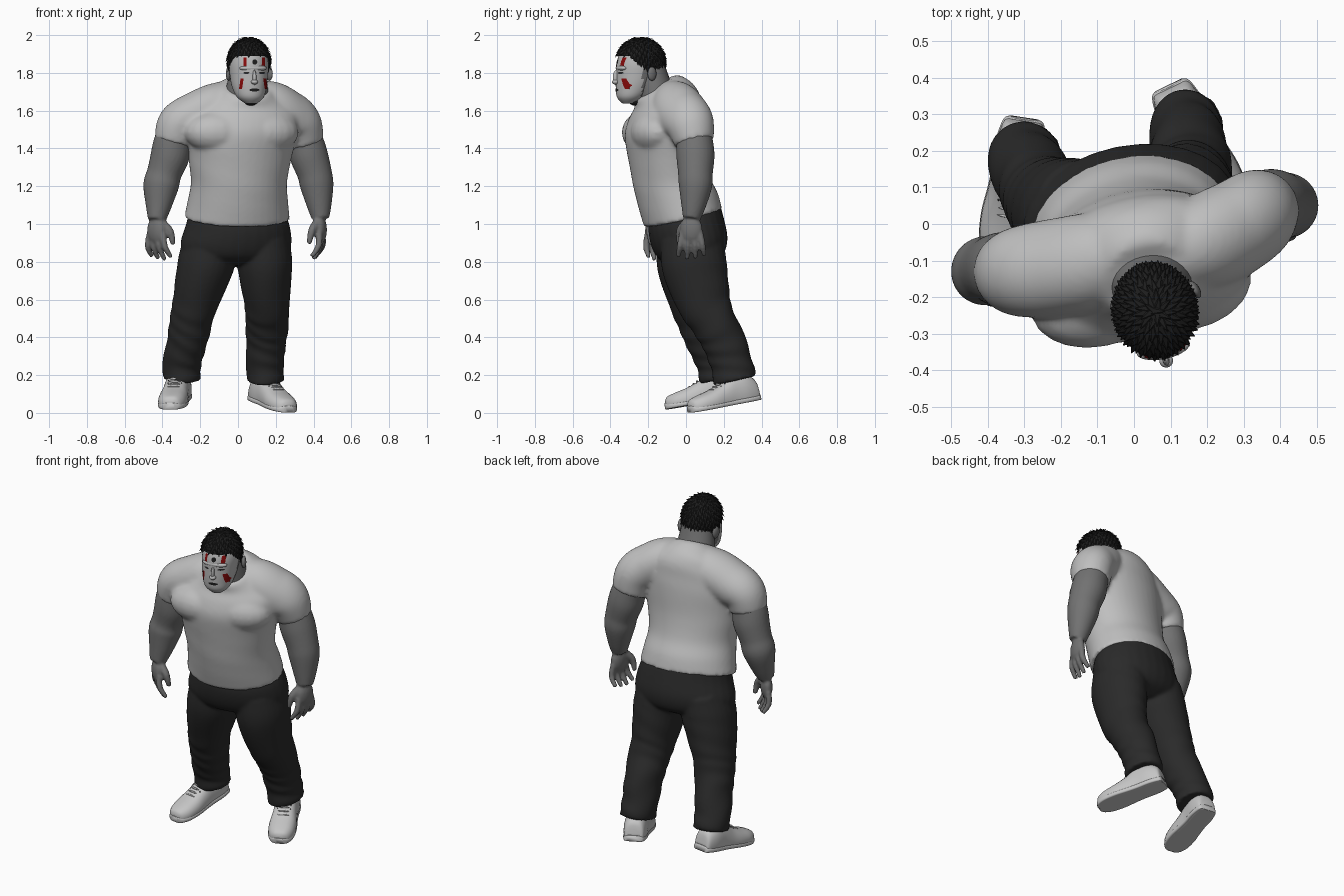
import bpy, bmesh, math, random
from math import sin, cos, pi
from mathutils import Vector, Matrix, Euler
from mathutils.bvhtree import BVHTree

random.seed(4)
if "Cube" in bpy.data.objects:
    bpy.data.objects.remove(bpy.data.objects["Cube"])


def material(name, r, g, b):
    m = bpy.data.materials.new(name)
    m.use_nodes = True
    m.diffuse_color = (r, g, b, 1)
    node = m.node_tree.nodes["Principled BSDF"]
    node.inputs["Base Color"].default_value = (r, g, b, 1)
    node.inputs["Roughness"].default_value = 0.8
    return m


SHIRT = material("light grey cotton", .52, .52, .52)
SKIN = material("grey skin", .17, .17, .17)
FACE = material("pale face", .48, .48, .48)
PANTS = material("charcoal denim", .023, .023, .023)
HAIR = material("black hair", .012, .012, .012)
RED = material("red paint", .24, .003, .003)
SHOE = material("off white leather", .56, .56, .56)


def finish(name, bm, *mats, voxel=0, smooth=0, flat=False):
    """Turn a bmesh into an object, optionally fused into one skin."""
    bmesh.ops.recalc_face_normals(bm, faces=bm.faces)
    for f in bm.faces:
        f.smooth = not flat
    mesh = bpy.data.meshes.new(name)
    bm.to_mesh(mesh)
    bm.free()
    for m in mats:
        mesh.materials.append(m)
    obj = bpy.data.objects.new(name, mesh)
    bpy.context.collection.objects.link(obj)
    if voxel:
        fuse = obj.modifiers.new("fuse", "REMESH")
        fuse.mode, fuse.voxel_size, fuse.use_smooth_shade = "VOXEL", voxel, True
        soft = obj.modifiers.new("soften", "SMOOTH")
        soft.factor, soft.iterations = .5, smooth


def spline(rows, steps):
    """Smooth curve through rows of numbers."""
    out, last = [], len(rows) - 1
    for i in range(last):
        quad = list(zip(rows[max(i - 1, 0)], rows[i], rows[i + 1], rows[min(i + 2, last)]))
        for k in range(steps):
            t = k / steps
            out.append([b + .5 * t * (c - a + t * (2*a - 5*b + 4*c - d + t * (3*(b - c) + d - a)))
                        for a, b, c, d in quad])
    return out + [list(rows[-1])]


def skin_rings(bm, rings):
    """Bridge rings of points and cap both ends."""
    rows = [[bm.verts.new(p) for p in ring] for ring in rings]
    n = len(rows[0])
    for a, b in zip(rows, rows[1:]):
        for i in range(n):
            bm.faces.new((a[i], a[(i + 1) % n], b[(i + 1) % n], b[i]))
    bm.faces.new(rows[0])
    bm.faces.new(rows[-1])


def loft(bm, rows, yaw=0, fold=0, sides=28, steps=5):
    """Rows are x, y, z, half width, half depth and an optional ring slope."""
    rows = spline([r if len(r) > 4 else (*r, r[3]) for r in rows], steps)
    pts = [Vector(r[:3]) for r in rows]
    rings = []
    for j, r in enumerate(rows):
        u = Vector((cos(yaw), sin(yaw), 0))
        if len(r) > 5:
            v = Vector((-sin(yaw), cos(yaw), r[5]))
        else:
            d = (pts[min(j + 1, len(pts) - 1)] - pts[max(j - 1, 0)]).normalized()
            u = (u - d * u.dot(d)).normalized()
            v = d.cross(u)
        ring = []
        for i in range(sides):
            a = 2 * pi * i / sides
            s = 1 + fold * sin(j * .8 + 3 * sin(a + j * .15)) * j / len(rows)
            ring.append(pts[j] + u * (r[3] * s * cos(a)) + v * (r[4] * s * sin(a)))
        rings.append(ring)
    skin_rings(bm, rings)


def ball(bm, centre, scale, yaw=0, segs=20):
    mat = Matrix.LocRotScale(Vector(centre), Euler((0, 0, yaw)), Vector(scale))
    bmesh.ops.create_uvsphere(bm, u_segments=segs, v_segments=segs // 2, radius=1, matrix=mat)


# Shirt: torso, chest muscles, sloping shoulders and short sleeves
TURN = .2
bm = bmesh.new()
loft(bm, [(-.005, -.015, 1.03, .283, .203, .24), (0, -.04, 1.12, .268, .207, .2),
          (.005, -.075, 1.22, .257, .2, .15), (.01, -.1, 1.35, .275, .2, .1),
          (.02, -.115, 1.48, .3, .205, .1), (.03, -.11, 1.58, .3, .19, .15),
          (.037, -.105, 1.66, .235, .165, .3), (.042, -.135, 1.705, .165, .135, .5),
          (.045, -.16, 1.725, .125, .11, .6)], TURN, .008, 40)
for x, y in ((-.1, -.215), (.14, -.17)):
    ball(bm, (x, y, 1.485), (.185, .123, .115), TURN)
loft(bm, [(.03, -.11, 1.68, .085), (-.09, -.1, 1.635, .12, .13), (-.22, -.12, 1.575, .125, .135),
          (-.31, -.13, 1.525, .118, .125), (-.338, -.13, 1.43, .105)], steps=8)
loft(bm, [(.05, -.1, 1.68, .085), (.17, -.06, 1.635, .12, .13), (.26, -.02, 1.58, .125, .14),
          (.325, .02, 1.53, .118, .13), (.35, .045, 1.43, .105)], steps=8)
finish("shirt", bm, SHIRT, voxel=.011, smooth=10)


# Bare arms and hands
def hand(bm, wrist, yaw, curl):
    wrist, across, curl = Vector(wrist), Vector((cos(yaw), sin(yaw), 0)), Vector(curl)

    def at(side, down, bend):
        return tuple(wrist + across * side + curl * bend - Vector((0, 0, down)))
    ball(bm, at(0, .065, 0), (.06, .033, .075), yaw)
    for i in range(4):
        off = (i - 1.5) * .031
        reach = .225 - .014 * abs(i - 1.3)
        loft(bm, [(*at(off, .08, 0), .018), (*at(off * 1.3, .15, .0), .017),
                  (*at(off * 1.5, reach, .035), .012)], sides=10)
    loft(bm, [(*at(-.02, .02, .01), .024), (*at(-.06, .07, .035), .021),
              (*at(-.065, .14, .05), .013)], sides=10)


bm = bmesh.new()
loft(bm, [(-.3, -.13, 1.55, .09), (-.343, -.13, 1.44, .1), (-.36, -.125, 1.36, .103),
          (-.39, -.125, 1.27, .092), (-.408, -.13, 1.2, .094), (-.42, -.15, 1.1, .07),
          (-.43, -.17, 1.02, .047)])
hand(bm, (-.432, -.17, 1.03), 2.4, (.8, .6, 0))
finish("right_arm", bm, SKIN, voxel=.008, smooth=3)
bm = bmesh.new()
loft(bm, [(.31, .03, 1.55, .09), (.353, .045, 1.44, .097), (.376, .05, 1.36, .101),
          (.405, .05, 1.27, .092), (.418, .05, 1.2, .088), (.43, .04, 1.1, .066),
          (.437, .03, 1.03, .047)])
hand(bm, (.437, .028, 1.035), 1.4, (-1, 0, 0))
finish("left_arm", bm, SKIN, voxel=.008, smooth=3)

# Trousers: hips and two wrinkled legs
bm = bmesh.new()
loft(bm, [(-.01, -.01, 1.09, .25, .18, .2), (0, .0, 1, .276, .195, .2),
          (-.01, .02, .9, .297, .195, .15), (-.015, .03, .83, .27, .165, .1),
          (-.015, .04, .79, .16, .09, .1)], TURN)
loft(bm, [(.13, .03, .92, .14, .165), (.142, .045, .78, .146, .172), (.152, .09, .6, .122, .147),
          (.155, .135, .5, .116, .124), (.15, .19, .4, .109, .116), (.144, .235, .28, .1, .112),
          (.144, .262, .17, .099, .114)], fold=.04, steps=8)
loft(bm, [(-.14, .01, .92, .14, .165), (-.172, .015, .78, .15, .167), (-.222, .045, .6, .123, .14),
          (-.246, .07, .5, .114, .122), (-.265, .105, .4, .108, .114), (-.293, .155, .28, .102, .107),
          (-.3, .18, .18, .101, .107)], fold=.04, steps=8)
finish("trousers", bm, PANTS, voxel=.01, smooth=4)


# Shoes with soles, laces and eyelets
LAST = [(.2, .04, .07), (.188, .056, .115), (.13, .067, .155), (.06, .066, .155), (0, .07, .122),
        (-.07, .077, .096), (-.14, .072, .08), (-.185, .051, .066), (-.2, .025, .045)]


def shoe(side, centre, yaw):
    place = Matrix.LocRotScale(Vector(centre), Euler((.17, 0, yaw)), None)

    def shell(grow, power, top=None):
        bm, rings = bmesh.new(), []
        for y, w, h in spline(LAST, 4):
            ring, h = [], top or h
            for i in range(24):
                c, s = cos(2 * pi * i / 24), sin(2 * pi * i / 24)
                x = math.copysign(abs(c) ** power, c) * w * grow
                ring.append(place @ Vector((x, y * grow, max(0, h * (.35 + .65 * s)))))
            rings.append(ring)
        skin_rings(bm, rings)
        return bm
    finish(side + "_shoe", shell(1, .7), SHOE)
    finish(side + "_sole", shell(1.02, .4, .035), SHOE)
    laces, eyelets = bmesh.new(), bmesh.new()
    for i in range(5):
        y = .03 - .022 * i
        z = .141 - .011 * i
        ball(laces, (0, y, z), (.034, .005, .006), segs=8)
        for x in (-.036, .036):
            ball(eyelets, (x, y, z - .012), (.004, .004, .006), segs=8)
    for bm, part, mat in ((laces, "_laces", SHOE), (eyelets, "_eyelets", PANTS)):
        bm.transform(place)
        finish(side + part, bm, mat)


shoe("left", (.182, .2, .036), .45)
shoe("right", (-.33, .093, .052), -.15)

# Neck and ears
bm = bmesh.new()
loft(bm, [(.045, -.15, 1.66, .12, .1), (.05, -.175, 1.75, .105, .09), (.055, -.2, 1.84, .085, .085)])
for s in (-1, 1):
    ball(bm, (.058 + s * .108, -.2 + s * .02, 1.795), (.014, .026, .037), TURN + s * .35)
finish("neck_and_ears", bm, SKIN)

# Head with brow and nose, paler at the front
bm = bmesh.new()
loft(bm, [(.07, -.305, 1.637, .03, .03, 0), (.066, -.295, 1.67, .07, .07, 0),
          (.06, -.272, 1.72, .09, .1, 0), (.058, -.255, 1.78, .1, .117, 0),
          (.057, -.243, 1.85, .104, .125, 0), (.056, -.24, 1.91, .09, .105, 0),
          (.056, -.24, 1.95, .055, .065, 0), (.056, -.24, 1.965, .02, .02, 0)], TURN, sides=40)
ball(bm, (.08, -.34, 1.825), (.075, .03, .018), TURN)
ball(bm, (.087, -.37, 1.775), (.01, .018, .04), TURN)
ball(bm, (.088, -.374, 1.752), (.019, .019, .013), TURN)
ahead = Vector((sin(TURN), -cos(TURN), 0))
for f in bm.faces:
    f.material_index = int((f.calc_center_median() - Vector((.058, -.25, 0))).dot(ahead) > 0)
surface = BVHTree.FromBMesh(bm)
finish("head", bm, SKIN, FACE)


def mark(name, x, z, w, h, mat, tilt=0, rounded=False):
    """Thin painted patch that follows the face."""
    bm = bmesh.new()
    bmesh.ops.create_grid(bm, x_segments=6, y_segments=6, size=1)
    for v in bm.verts:
        a, b = v.co.x, v.co.y
        if rounded:
            a, b = a * math.sqrt(1 - b * b / 2), b * math.sqrt(1 - a * a / 2)
        px, pz = x + a * w + b * h * tilt, z + b * h
        hit, normal, _, _ = surface.ray_cast(Vector((px, -1, pz)), Vector((0, 1, 0)))
        v.co = hit + normal * .003 if hit else Vector((px, -.3, pz))
    finish(name, bm, mat)


for side, s in (("right", -1), ("left", 1)):
    mark(side + "_brow_stripe", .085 + s * .047, 1.858, .008, .022, RED)
    mark(side + "_cheek_stripe", .081 + s * .062, 1.743, .008, .028, RED, -s * .15)
    mark(side + "_eye", .085 + s * .04, 1.8, .015, .006, PANTS, 0, True)
mark("forehead_dot", .088, 1.857, .013, .014, HAIR, 0, True)
mark("lips", .086, 1.71, .026, .008, HAIR, 0, True)
bm = bmesh.new()
ball(bm, (.068, -.272, 1.647), (.035, .028, .02), TURN)
finish("chin_beard", bm, HAIR)

# Hair: a cap covered with overlapping pointed locks
CROWN, SIZE = Vector((.058, -.24, 1.857)), Vector((.112, .132, .129))


def in_hairline(p, lift=0):
    d = (p - CROWN).dot(ahead)
    return p.z > 1.882 + lift - .085 * min(1, max(0, (.085 - d) / .1))


bm = bmesh.new()
ball(bm, CROWN, SIZE, TURN, 48)
bmesh.ops.delete(bm, geom=[v for v in bm.verts if not in_hairline(v.co)], context="VERTS")
finish("hair_cap", bm, HAIR)
bm = bmesh.new()
spin = Matrix.Rotation(TURN, 3, "Z")
COUNT = 300
for i in range(COUNT):
    h = 1 - 1.5 * (i + .5) / COUNT
    a = i * 2.39996
    r = math.sqrt(1 - h * h)
    n = Vector((r * cos(a), r * sin(a), h))
    p = CROWN + spin @ (n * SIZE)
    if not in_hairline(p, .01):
        continue
    out = (spin @ n).normalized()
    swirl = a + random.uniform(-.4, .4)
    down = spin @ Vector((cos(swirl) * h, sin(swirl) * h, -r)) + out * random.uniform(.3, .55)
    down.normalize()
    wide = down.cross(out).normalized()
    frame = Matrix((down.cross(wide), wide, down)).transposed().to_4x4()
    mat = Matrix.Translation(p) @ frame @ Matrix.Diagonal((.008, .016, .021, 1))
    bmesh.ops.create_cone(bm, cap_ends=True, segments=6, radius1=1, radius2=.05, depth=2, matrix=mat)
finish("hair_locks", bm, HAIR, flat=True)
